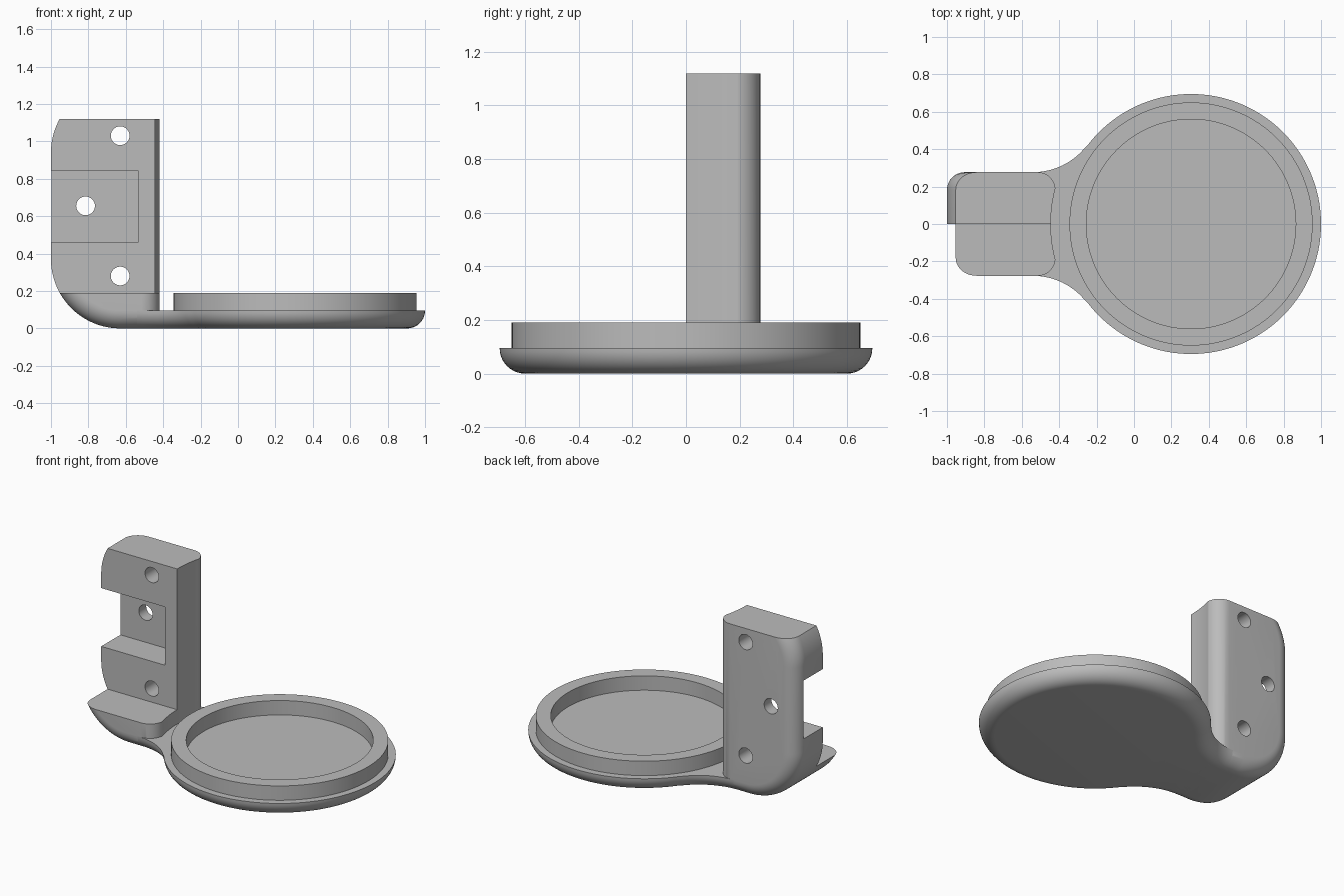
import bpy, bmesh, math
from mathutils import Matrix, Vector

if "Cube" in bpy.data.objects:
    bpy.data.objects.remove(bpy.data.objects["Cube"])

grey = bpy.data.materials.new("plain grey")
grey.use_nodes = True
grey.diffuse_color = (0.5, 0.5, 0.5, 1)
grey.node_tree.nodes["Principled BSDF"].inputs["Base Color"].default_value = (0.5, 0.5, 0.5, 1)

DISC_X, DISC_R = 0.305, 0.695   # round plate
HALF, FILLET = 0.277, 0.095     # tab half width, edge rounding
NECK_X, NECK_R = -0.54, 0.36    # concave blend between tab and plate
STEPS = 10


def finish(name, bm):
    bmesh.ops.recalc_face_normals(bm, faces=bm.faces[:])
    mesh = bpy.data.meshes.new(name)
    bm.to_mesh(mesh)
    bm.free()
    ob = bpy.data.objects.new(name, mesh)
    bpy.context.collection.objects.link(ob)
    mesh.materials.append(grey)
    return ob


def smooth(ob):
    bpy.ops.object.select_all(action='DESELECT')
    ob.select_set(True)
    bpy.context.view_layer.objects.active = ob
    bpy.ops.object.shade_smooth_by_angle(angle=math.radians(30))


def loft(name, rings, closed=False):
    """Skin a stack of equal rings; cap the ends unless it closes on itself."""
    bm = bmesh.new()
    rows = [[bm.verts.new(p) for p in ring] for ring in rings]
    pairs = list(zip(rows, rows[1:] + rows[:1])) if closed else list(zip(rows, rows[1:]))
    for a, b in pairs:
        for i in range(len(a)):
            j = (i + 1) % len(a)
            bm.faces.new((a[i], a[j], b[j], b[i]))
    if not closed:
        bm.faces.new(rows[0])
        bm.faces.new(rows[-1])
    return finish(name, bm)


def arc(cx, cy, r, a0, a1, n):
    return [(cx + r * math.cos(a0 + (a1 - a0) * i / n),
             cy + r * math.sin(a0 + (a1 - a0) * i / n)) for i in range(n + 1)]


def box_cutter(lo, hi):
    bm = bmesh.new()
    bmesh.ops.create_cube(bm, size=1)
    lo, hi = Vector(lo), Vector(hi)
    for v in bm.verts:
        v.co = Vector([m + c * s for m, c, s in zip((lo + hi) / 2, v.co, hi - lo)])
    return finish("box_cutter", bm)


def round_cutter(centre, radius, depth, axis='Z', segments=48):
    bm = bmesh.new()
    turn = Matrix.Rotation(math.pi / 2, 4, 'X') if axis == 'Y' else Matrix()
    bmesh.ops.create_cone(bm, cap_ends=True, segments=segments, radius1=radius,
                          radius2=radius, depth=depth,
                          matrix=Matrix.Translation(centre) @ turn)
    return finish("round_cutter", bm)


def cut(ob, cutter):
    mod = ob.modifiers.new("cut", 'BOOLEAN')
    mod.operation = 'DIFFERENCE'
    mod.solver = 'EXACT'
    mod.object = cutter
    bpy.context.view_layer.objects.active = ob
    bpy.ops.object.modifier_apply(modifier=mod.name)
    bpy.data.objects.remove(cutter)


# Base plate: disc with flared neck and rounded underside
def plan(inset):
    cy = HALF + NECK_R
    meet = math.atan2(cy, NECK_X - DISC_X)
    neck = arc(NECK_X, cy, NECK_R + inset, -math.pi / 2, meet - math.pi, 16)
    disc = arc(DISC_X, 0, DISC_R - inset, meet, -meet, 120)
    return neck[:-1] + disc + [(x, -y) for x, y in reversed(neck[:-1])]


rounding = [(FILLET * (1 - math.sin(t)), FILLET * (1 - math.cos(t)))
            for t in [math.pi / 2 * i / STEPS for i in range(STEPS + 1)]]
# each pair is (inset, distance from the outer face)
profile = [(b, a) for a, b in rounding]
base = loft("base_plate", [[(x, y, z) for x, y in plan(d)] for d, z in profile])
smooth(base)

# Raised rim around the recess
section = [(0.56, 0.06), (0.65, 0.06), (0.65, 0.19), (0.56, 0.19)]
rim = loft("raised_rim", [[(DISC_X + r * math.cos(a), r * math.sin(a), z) for r, z in section]
                          for a in [math.tau * i / 128 for i in range(128)]], closed=True)
smooth(rim)


# Bracket: side profile with round outer corners and rounded front and back edges
def side(inset):
    r, cx, low, high, right = 0.37, -0.63, 0.37, 0.94, -0.42
    return ([(right - inset, inset)]
            + arc(cx, low, r - inset, -math.pi / 2, -math.pi, 32)
            + arc(cx, high, r - inset, math.pi, math.pi / 2, 32)
            + [(right - inset, high + r - inset)])


front = [(d, -HALF + s) for d, s in reversed(profile)]
front.sort(key=lambda p: p[1])
layers = front + [(d, -y) for d, y in reversed(front)]
bracket = loft("upright_bracket", [[(x, y, z) for x, z in side(d)] for d, y in layers])

cut(bracket, box_cutter((-1.5, -1, 0.19), (0, 0, 2)))             # leaves the foot in front
cut(bracket, box_cutter((-1.5, -1, 1.12), (0, 1, 2)))             # flat top
cut(bracket, box_cutter((-1.5, -0.5, 0.46), (-0.535, 0.2, 0.845)))  # side notch
cut(bracket, round_cutter((DISC_X, 0, 0.7), 0.75, 3, segments=256))  # clearance round the rim
for x, z in ((-0.63, 1.03), (-0.815, 0.655), (-0.63, 0.28)):      # screw holes
    cut(bracket, round_cutter((x, 0.1, z), 0.05, 1, 'Y'))
smooth(bracket)
